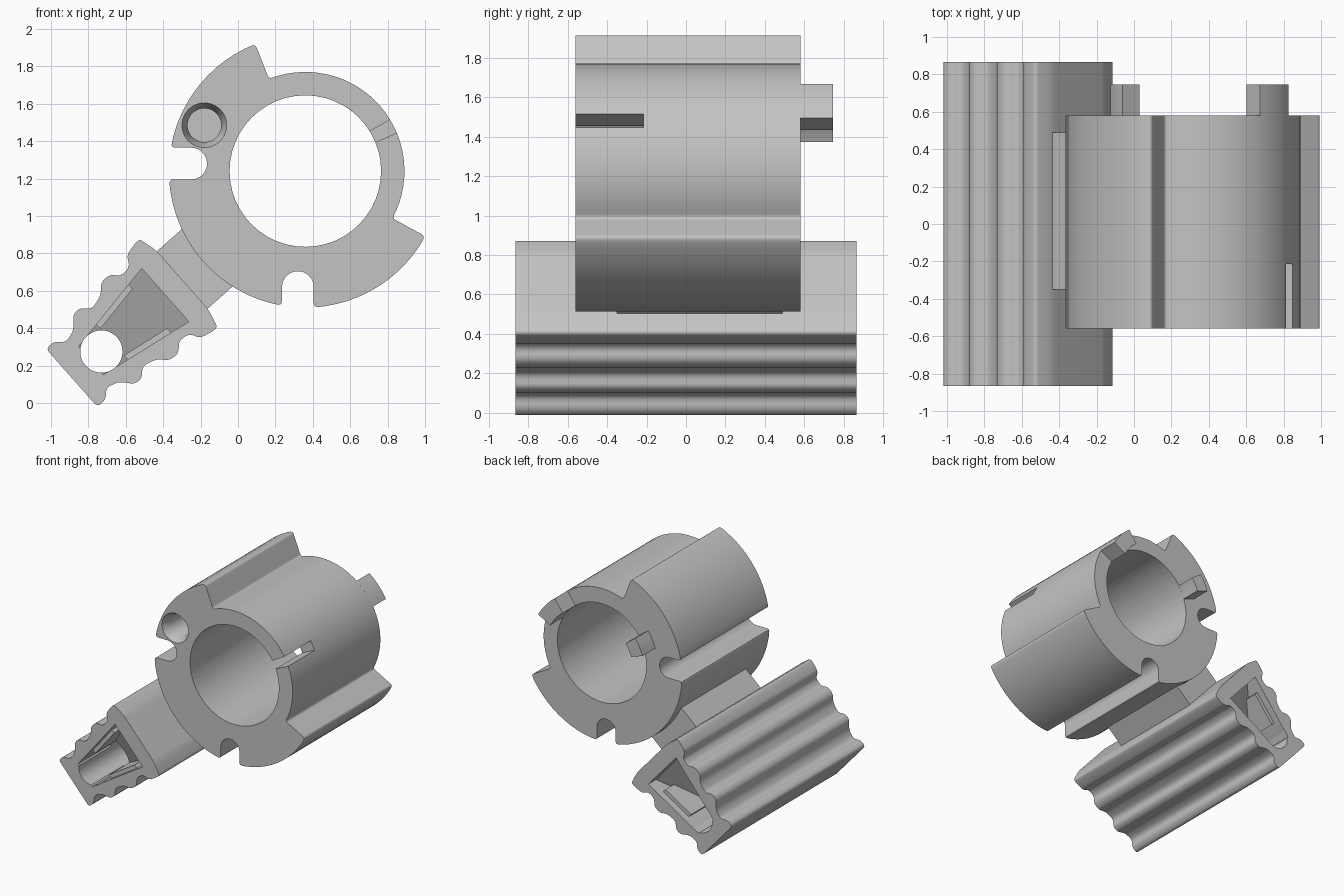
import bpy, bmesh, math
from mathutils import Vector

cube = bpy.data.objects.get("Cube")
if cube:
    bpy.data.objects.remove(cube, do_unlink=True)

grey = bpy.data.materials.new("matte grey")
grey.use_nodes = True
colour = (0.55, 0.55, 0.55, 1)
grey.diffuse_color = colour
grey.node_tree.nodes["Principled BSDF"].inputs["Base Color"].default_value = colour

CX, CZ = 0.36, 1.24                     # ring axis
BORE, THIN, THICK = 0.405, 0.53, 0.73   # ring radii
FRONT, BACK = -0.56, 0.58               # ring ends
GRIP_END = 0.865
AXIS = math.radians(221.5)              # direction of the arm


def polar(r, deg):
    a = math.radians(deg)
    return Vector((CX + r * math.cos(a), CZ + r * math.sin(a)))


def arc(r, a0, a1, step=5):
    n = max(1, round(abs(a1 - a0) / step))
    return [polar(r, a0 + (a1 - a0) * i / n) for i in range(n + 1)]


def local(u, v):
    """u runs along the arm away from the ring, v across it."""
    c, s = math.cos(AXIS), math.sin(AXIS)
    return Vector((CX + u * c + v * s, CZ + u * s - v * c))


def rounded(points, radius, steps=4):
    """Soften every corner of a closed outline."""
    out = []
    for i, p in enumerate(points):
        a, b = points[i - 1] - p, points[(i + 1) % len(points)] - p
        d = min(radius, 0.45 * a.length, 0.45 * b.length)
        if a.angle(b) > math.radians(170):
            out.append(p)
            continue
        p0, p1 = p + a.normalized() * d, p + b.normalized() * d
        for k in range(steps + 1):
            t = k / steps
            out.append(p0 * (1 - t) ** 2 + p * 2 * t * (1 - t) + p1 * t * t)
    return out


def make(name, bm):
    bmesh.ops.recalc_face_normals(bm, faces=bm.faces)
    mesh = bpy.data.meshes.new(name)
    bm.to_mesh(mesh)
    bm.free()
    ob = bpy.data.objects.new(name, mesh)
    bpy.context.collection.objects.link(ob)
    return ob


def prism(name, outline, y0, y1):
    bm = bmesh.new()
    face = bm.faces.new([bm.verts.new((p.x, y0, p.y)) for p in outline])
    ext = bmesh.ops.extrude_face_region(bm, geom=[face])
    moved = [g for g in ext["geom"] if isinstance(g, bmesh.types.BMVert)]
    bmesh.ops.translate(bm, verts=moved, vec=(0, y1 - y0, 0))
    return make(name, bm)


def hull(name, points):
    bm = bmesh.new()
    for p in points:
        bm.verts.new(p)
    bmesh.ops.convex_hull(bm, input=bm.verts)
    return make(name, bm)


def disc(center, r, y, n=48):
    return [(center.x + r * math.cos(i * math.tau / n), y,
             center.y + r * math.sin(i * math.tau / n)) for i in range(n)]


def round_cutter(center, r0, y0, r1, y1):
    return hull("cutter", disc(center, r0, y0) + disc(center, r1, y1))


def cut(ob, cutter):
    cutter.hide_render = True
    mod = ob.modifiers.new("cut", "BOOLEAN")
    mod.operation, mod.solver, mod.object = "DIFFERENCE", "EXACT", cutter
    bpy.context.view_layer.objects.active = ob
    bpy.ops.object.modifier_apply(modifier=mod.name)
    bpy.data.objects.remove(cutter, do_unlink=True)


def finish(ob):
    ob.data.materials.clear()
    ob.data.materials.append(grey)
    bpy.ops.object.select_all(action="DESELECT")
    ob.select_set(True)
    bpy.context.view_layer.objects.active = ob
    bpy.ops.object.shade_smooth_by_angle(angle=math.radians(30))


# Ring: thin sector, thick flange sector and two round-bottomed slots
def slot(center, start_deg):
    return [Vector((center[0] + 0.085 * math.cos(a), center[1] + 0.085 * math.sin(a)))
            for a in (math.radians(start_deg - 180 * i / 12) for i in range(13))]


outline = arc(THICK, 111.5, 170.1)
outline += slot((-0.25, 1.28), 90)
outline += arc(THICK, 183.5, 260.1)
outline += slot((0.32, 0.62), 180)
outline += arc(THICK, 273.5, 331.5)
outline += arc(THIN, 331.5, 471.5)
ring = prism("ring_body", rounded(outline, 0.025), FRONT, BACK)
cut(ring, round_cutter(Vector((CX, CZ)), BORE, -1, BORE, 1))

# Blind countersunk hole and narrow slit at the front
pin = Vector((-0.18, 1.485))
cut(ring, round_cutter(pin, 0.12, FRONT - 0.001, 0.09, FRONT + 0.07))
cut(ring, round_cutter(pin, 0.09, FRONT - 0.01, 0.09, FRONT + 0.3))
slit = [polar(0.35, 22), polar(0.6, 22.9), polar(0.6, 31), polar(0.35, 32)]
cut(ring, prism("cutter", slit, -0.7, -0.215))
finish(ring)

# Locking tabs at the back of the ring
for name, a0, a1, r in (("left_tab", 28.7, 53.6, THIN), ("right_tab", 145, 161, 0.515)):
    finish(prism(name, arc(BORE, a0, a1) + arc(r, a1, a0), BACK - 0.005, 0.745))

# Arm joining ring and grip
arm = [local(0.62, 0.205), local(0.92, 0.205), local(0.92, -0.205), local(0.62, -0.205)]
finish(prism("connecting_arm", arm, -0.35, 0.49))

# Ribbed grip, one side of the profile mirrored
side = [(0.878, 0.21), (0.905, 0.315), (0.945, 0.312), (1.015, 0.295), (1.04, 0.24),
        (1.11, 0.232), (1.15, 0.28), (1.215, 0.278), (1.257, 0.228), (1.343, 0.203),
        (1.391, 0.252), (1.44, 0.246), (1.493, 0.182), (1.565, 0.162), (1.61, 0.208),
        (1.668, 0.208)]
profile = [local(u, v) for u, v in side] + [local(u, -v) for u, v in reversed(side)]
grip = prism("ribbed_grip", rounded(profile, 0.03), -GRIP_END, GRIP_END)

# Through hole and a tapered, sloping pocket in each end
cut(grip, round_cutter(local(1.456, 0), 0.113, -1, 0.113, 1))
for s in (-1, 1):
    corners = []
    for u, half, depth in ((1.0, 0.19, 0.1), (1.53, 0.1, 0.42)):
        for v in (-half, half):
            p = local(u, v)
            corners += [(p.x, s * (GRIP_END + 0.02), p.y), (p.x, s * (GRIP_END - depth), p.y)]
    cut(grip, hull("cutter", corners))
finish(grip)

# Small ribs along the pocket walls
for end, s in (("front", -1), ("back", 1)):
    for hand, m in (("upper", 1), ("lower", -1)):
        rib = [local(u, m * v) for u, v in ((1.11, 0.14), (1.11, 0.19), (1.38, 0.14), (1.38, 0.095))]
        ys = sorted((s * (GRIP_END - 0.06), s * (GRIP_END - 0.4)))
        finish(prism(f"{end}_{hand}_pocket_rib", rib, *ys))
